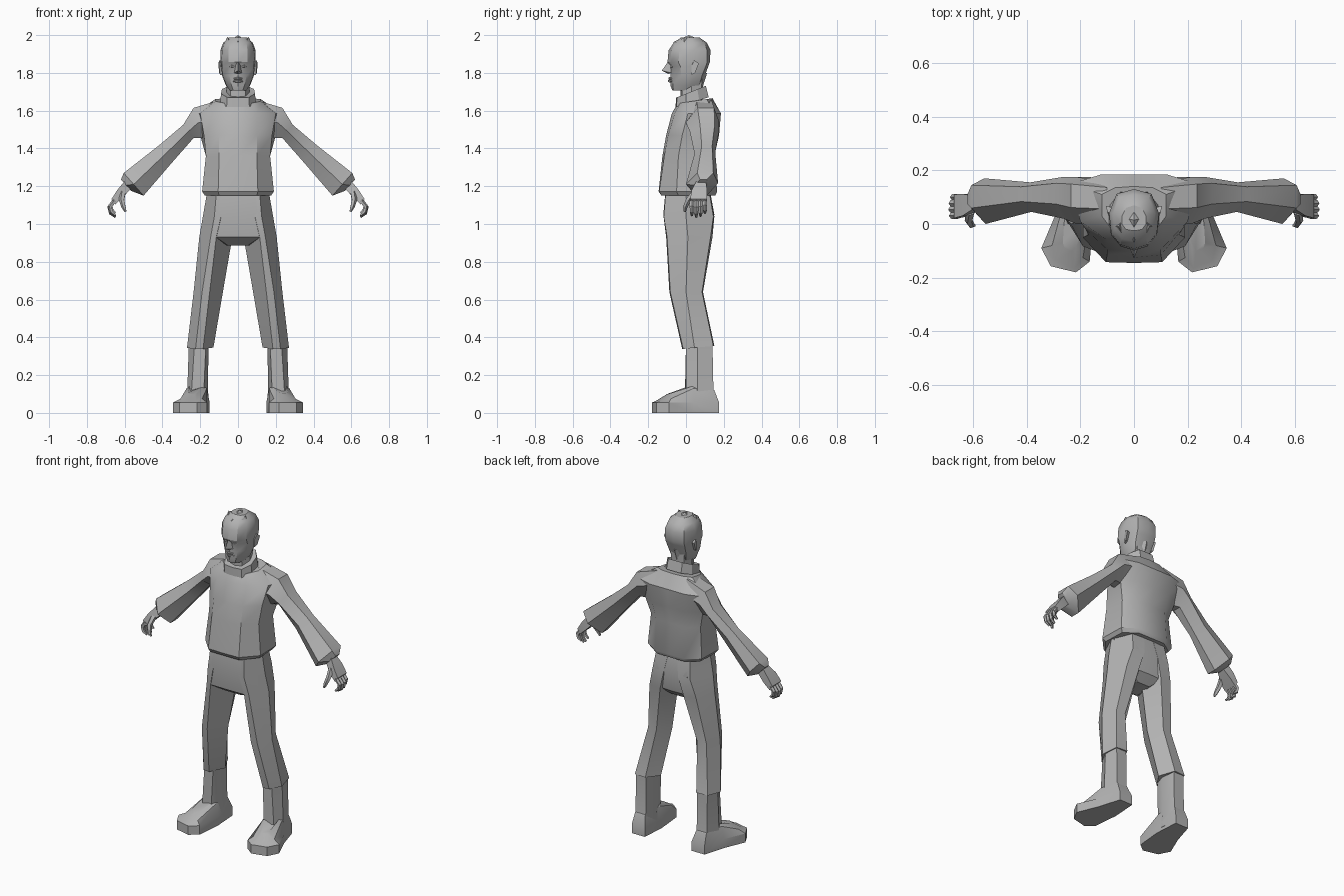
import bpy, math
from mathutils import Vector

grey = bpy.data.materials.new("plain_grey")
grey.diffuse_color = (0.45, 0.45, 0.45, 1)


def make(name, verts, faces, mirror=False, angle=30):
    me = bpy.data.meshes.new(name)
    me.from_pydata([tuple(v) for v in verts], [], faces)
    ob = bpy.data.objects.new(name, me)
    bpy.context.collection.objects.link(ob)
    me.materials.append(grey)
    bpy.ops.object.select_all(action='DESELECT')
    bpy.context.view_layer.objects.active = ob
    ob.select_set(True)
    bpy.ops.object.mode_set(mode='EDIT')
    bpy.ops.mesh.select_all(action='SELECT')
    bpy.ops.mesh.normals_make_consistent(inside=False)
    bpy.ops.object.mode_set(mode='OBJECT')
    bpy.ops.object.shade_smooth_by_angle(angle=math.radians(angle))
    if mirror:
        ob.modifiers.new("mirror", 'MIRROR').use_mirror_merge = False
    return ob


def loft(name, rings, mirror=False, angle=30):
    """Skin a stack of equal-sized point rings and cap both ends."""
    n = len(rings[0])
    faces = [tuple(range(n)), tuple(range((len(rings) - 1) * n, len(rings) * n))]
    for r in range(len(rings) - 1):
        a, b = r * n, (r + 1) * n
        faces += [(a + i, a + (i + 1) % n, b + (i + 1) % n, b + i) for i in range(n)]
    return make(name, [p for r in rings for p in r], faces, mirror, angle)


def sym(z, front, half, back, tilt=0):
    """Left-right symmetric ring from its front, side and back points."""
    pts = [(0, front)] + half + [(0, back)] + [(-x, y) for x, y in reversed(half)]
    return [(x, y, z + tilt * y) for x, y in pts]


def tube(name, path, radii, sides=5, mirror=True):
    path = [Vector(p) for p in path]
    rings = []
    for i, p in enumerate(path):
        d = (path[min(i + 1, len(path) - 1)] - path[max(i - 1, 0)]).normalized()
        u = d.cross(Vector((0, 1, 0)) if abs(d.y) < 0.8 else Vector((1, 0, 0))).normalized()
        v = d.cross(u)
        rings.append([p + radii[i] * (u * math.cos(t) + v * math.sin(t))
                      for t in (2 * math.pi * k / sides for k in range(sides))])
    return loft(name, rings, mirror)


# Sweater body
loft("sweater_body", [
    sym(1.15, -.13, [(.10, -.13), (.175, -.04), (.17, .10), (.09, .155)], .155),
    sym(1.172, -.145, [(.105, -.142), (.19, -.05), (.185, .11), (.10, .165)], .165),
    sym(1.36, -.125, [(.10, -.115), (.17, -.04), (.17, .10), (.10, .15)], .15),
    sym(1.47, -.105, [(.10, -.095), (.18, -.02), (.20, .12), (.11, .175)], .175),
    sym(1.585, -.075, [(.10, -.06), (.20, .01), (.235, .15), (.12, .185)], .185),
    sym(1.645, -.045, [(.075, -.03), (.12, .03), (.12, .11), (.07, .135)], .14, .15)], angle=35)

# Collar, leaning forward
loft("collar", [
    sym(1.635, -.055, [(.06, -.05), (.095, .0), (.09, .07), (.05, .12)], .12, .3),
    sym(1.69, -.053, [(.058, -.048), (.09, .0), (.085, .06), (.048, .105)], .105, .4),
    sym(1.685, -.04, [(.045, -.035), (.07, .0), (.065, .05), (.035, .085)], .085, .4)])

# Neck
loft("neck", [
    sym(1.62, -.03, [(.04, -.02), (.06, .03), (.04, .08)], .085),
    sym(1.80, -.03, [(.04, -.02), (.062, .03), (.045, .085)], .095)])


# Sleeves: top point, bottom point, front and back y
def sleeve_ring(xt, zt, xb, zb, yf, yb):
    shape = [(0, .35), (0, .85), (.45, 1), (1, .65), (1, .3), (.5, 0)]
    return [(xt + (xb - xt) * t, yf + (yb - yf) * s, zt + (zb - zt) * t) for t, s in shape]


loft("sleeve", [sleeve_ring(*r) for r in [
    (.10, 1.655, .14, 1.46, .0, .16), (.235, 1.615, .19, 1.455, .0, .175),
    (.29, 1.525, .235, 1.455, .02, .175), (.42, 1.415, .345, 1.33, .045, .155),
    (.605, 1.27, .50, 1.15, .0, .17), (.62, 1.235, .565, 1.175, .05, .12)]], True, 35)

# Hands: palm, four curled fingers and a thumb
loft("palm", [[(x + a * .7, y, z + a) for a, y in ((h, y0), (h, y1), (-h, y1), (-h, y0))]
              for x, z, h, y0, y1 in [(.585, 1.205, .022, .055, .105),
                                      (.625, 1.16, .02, .03, .112),
                                      (.66, 1.118, .014, .022, .11)]], True)
for i in range(4):
    y, s = .031 + .023 * i, (.95, 1.05, 1, .8)[i]
    path = [(.652, y, 1.125), (.652 + .027 * s, y, 1.125 - .035 * s),
            (.652 + .02 * s, y, 1.125 - .064 * s), (.652 - .004 * s, y, 1.125 - .084 * s)]
    tube("finger", path, [.0125, .012, .011, .006])
tube("thumb", [(.61, .045, 1.165), (.615, .012, 1.125), (.605, -.004, 1.09), (.595, -.006, 1.065)],
     [.017, .015, .012, .006])

# Trousers: hips and legs
loft("hips", [
    sym(1.16, -.11, [(.11, -.105), (.16, .02), (.10, .125)], .13),
    sym(1.05, -.12, [(.115, -.115), (.17, .02), (.11, .145)], .15),
    sym(.93, -.105, [(.117, -.103), (.15, .02), (.10, .125)], .13),
    sym(.885, -.04, [(.05, -.04), (.06, .02), (.045, .08)], .08)])
leg = {1.16: [(.03, -.10), (.115, -.108), (.165, .0), (.115, .125), (.03, .13), (.02, .02)],
       1.04: [(.09, -.117), (.125, -.118), (.186, .0), (.13, .145), (.05, .15), (.02, .02)],
       .93: [(.115, -.105), (.145, -.10), (.205, .01), (.16, .13), (.08, .14), (.03, .03)],
       .64: [(.15, -.088), (.19, -.083), (.235, .0), (.20, .085), (.14, .09), (.08, .02)],
       .34: [(.185, -.02), (.225, -.015), (.27, .045), (.25, .145), (.175, .15), (.13, .06)]}
loft("trouser_leg", [[(x, y, z + (.1 * y if z < .5 else 0)) for x, y in r]
                     for z, r in leg.items()], True)

# Boots: shaft, then a splayed foot with a flat sole
loft("boot_shaft", [
    [(.17, .0, .37), (.23, .0, .37), (.26, .06, .37), (.245, .14, .37), (.175, .14, .37), (.155, .06, .37)],
    [(.18, -.005, .13), (.245, .0, .13), (.268, .06, .13), (.245, .145, .13), (.175, .145, .13), (.16, .06, .13)],
    [(.18, -.005, .02), (.25, .0, .02), (.28, .06, .02), (.25, .17, .02), (.165, .17, .02), (.15, .06, .02)]], True)
sole = [(.16, .175), (.25, .175), (.29, .04), (.345, -.09), (.31, -.157), (.216, -.18), (.165, -.14), (.15, .02)]
upper = [(.175, .15, .12), (.245, .15, .12), (.272, .04, .13), (.305, -.08, .075), (.292, -.135, .062),
         (.222, -.165, .06), (.19, -.125, .075), (.165, .02, .13)]
instep = [(.185, .13, .135), (.235, .13, .135), (.258, .03, .14), (.265, -.07, .108), (.258, -.09, .1),
          (.23, -.1, .1), (.215, -.085, .105), (.18, .01, .14)]
loft("boot_foot", [[(x, y, 0) for x, y in sole],
                   [(x, y, .055) for x, y in sole], upper, instep], True)

# Head
head = [
    (1.707, -.072, [(.025, -.067), (.045, -.03), (.045, .02), (.035, .05)], .06),
    (1.735, -.083, [(.035, -.07), (.062, -.02), (.065, .03), (.05, .07)], .08),
    (1.785, -.083, [(.045, -.068), (.08, -.025), (.084, .035), (.06, .085)], .10),
    (1.835, -.083, [(.045, -.07), (.085, -.03), (.09, .04), (.065, .105)], .118),
    (1.857, -.098, [(.05, -.083), (.086, -.04), (.092, .04), (.065, .112)], .126),
    (1.92, -.092, [(.05, -.077), (.085, -.035), (.093, .04), (.065, .112)], .13),
    (1.96, -.065, [(.045, -.055), (.072, -.02), (.078, .04), (.055, .095)], .11),
    (1.988, -.025, [(.03, -.02), (.045, .0), (.045, .03), (.03, .06)], .07)]
loft("head", [sym(*r) for r in head], angle=32)

# Hair: centre crest, side tufts and a nape lock
make("hair_crest", [(0, -.07, 1.962), (-.03, .02, 1.98), (.03, .02, 1.98), (0, .015, 2.0), (0, .09, 1.97)],
     [(0, 2, 3), (0, 3, 1), (3, 2, 4), (1, 3, 4), (0, 1, 4, 2)])
make("hair_tuft", [(.04, -.05, 1.955), (.075, -.01, 1.95), (.035, .03, 1.975), (.057, -.01, 1.99)],
     [(0, 1, 3), (1, 2, 3), (2, 0, 3), (0, 2, 1)], True)
make("hair_nape", [(-.04, .085, 1.80), (.04, .085, 1.80), (0, .112, 1.80), (0, .09, 1.73)],
     [(0, 1, 2), (0, 2, 3), (2, 1, 3), (1, 0, 3)])

# Face: nose, lips, eyes and ears
make("nose", [(-.009, -.085, 1.86), (.009, -.085, 1.86), (0, -.099, 1.855), (-.02, -.078, 1.80),
              (.02, -.078, 1.80), (0, -.128, 1.812), (0, -.095, 1.795)],
     [(0, 2, 5, 3), (2, 1, 4, 5), (3, 5, 6), (5, 4, 6), (0, 1, 2), (0, 3, 6, 4, 1)])
for name, z, r in (("upper_lip", 1.769, .008), ("lower_lip", 1.755, .009)):
    tube(name, [(-.03, -.07, z), (0, -.087, z + .002), (.03, -.07, z)], [.002, r, .002], 6, False)
tube("eye", [(.018, -.079, 1.833), (.032, -.075, 1.836), (.046, -.066, 1.834)], [.002, .008, .002], 6)
loft("ear", [[(.085, .03, 1.79), (.085, .045, 1.80), (.085, .062, 1.85), (.085, .04, 1.862), (.085, .028, 1.84)],
             [(.094, .03, 1.79), (.1, .048, 1.80), (.104, .068, 1.85), (.1, .045, 1.866), (.094, .03, 1.84)]], True)
